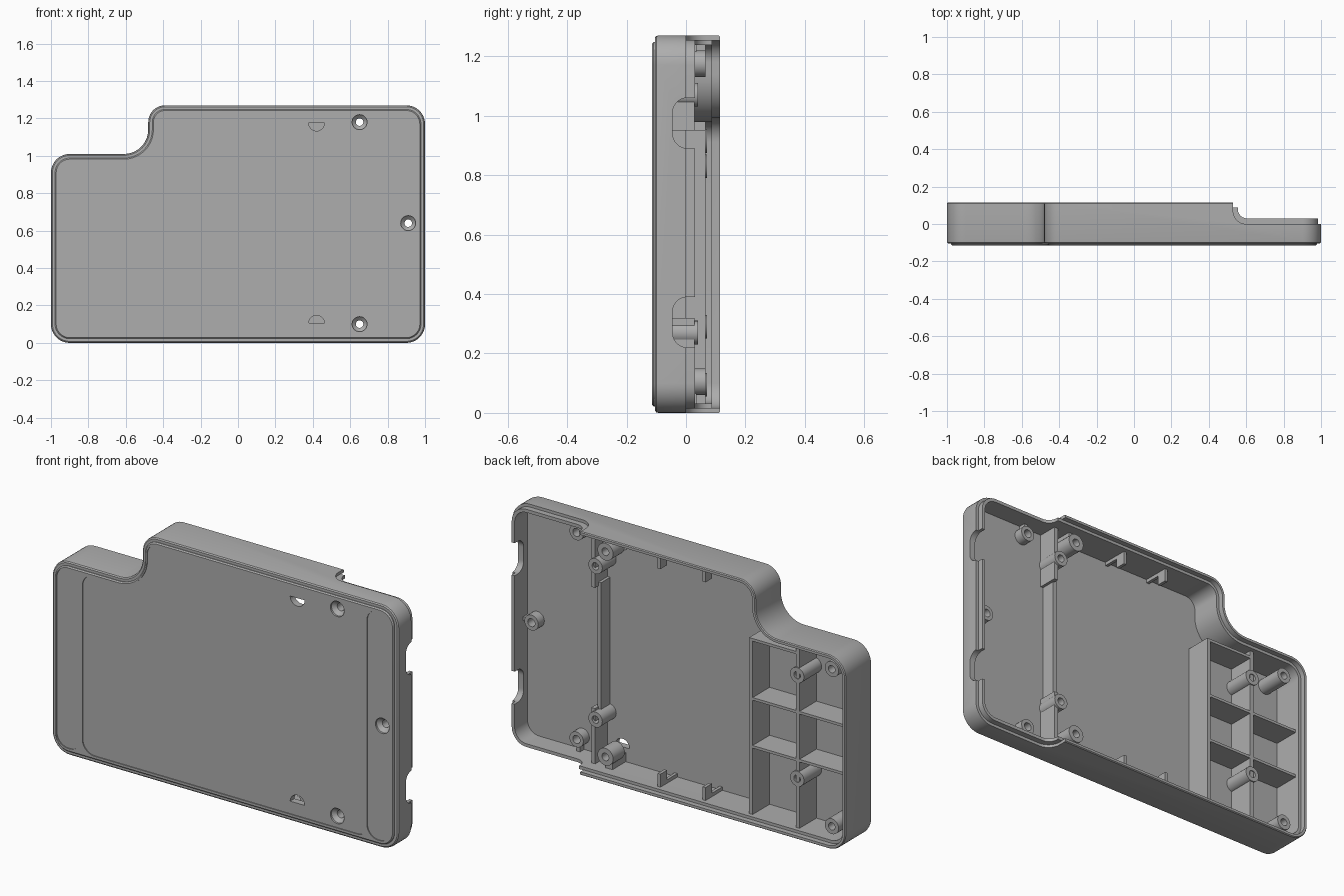
import bpy, bmesh, math

if "Cube" in bpy.data.objects:
    bpy.data.objects.remove(bpy.data.objects["Cube"])

grey = bpy.data.materials.new("plain grey")
grey.use_nodes = True
grey.diffuse_color = (0.42, 0.42, 0.42, 1)
grey.node_tree.nodes["Principled BSDF"].inputs["Base Color"].default_value = (0.42, 0.42, 0.42, 1)

FLOOR, RIB_TOP = -0.075, 0.065
CASE = [(-1, 0, .1), (1, 0, .1), (1, 1.27, .1), (-.48, 1.27, .09), (-.48, 1.01, .13), (-1, 1.01, .1)]


def rounded(corners, inset=0, steps=10):
    """Right-angled outline with rounded corners, moved inwards by inset."""
    pts, n = [], len(corners)
    for i, (cx, cy, r) in enumerate(corners):
        p, q = corners[i - 1], corners[(i + 1) % n]
        lu = math.hypot(p[0] - cx, p[1] - cy)
        lv = math.hypot(q[0] - cx, q[1] - cy)
        ux, uy = (p[0] - cx) / lu, (p[1] - cy) / lu
        vx, vy = (q[0] - cx) / lv, (q[1] - cy) / lv
        side = 1 if vx * uy - vy * ux > 0 else -1
        cx += side * inset * (ux + vx)
        cy += side * inset * (uy + vy)
        if r == 0:
            pts.append((cx, cy))
            continue
        r = max(r - side * inset, 0.005)
        mx, my = cx + r * (ux + vx), cy + r * (uy + vy)
        for k in range(steps + 1):
            t = math.pi / 2 * k / steps
            c, s = math.cos(t), math.sin(t)
            pts.append((mx - r * (vx * c + ux * s), my - r * (vy * c + uy * s)))
    return pts


def circle(x, z, r, n=28, part=1.0, start=0.0):
    count = n if part == 1 else int(n * part) + 1
    return [(x + r * math.cos(start + math.tau * k / n), z + r * math.sin(start + math.tau * k / n))
            for k in range(count)]


def loft(name, rings, axis="y", closed=False):
    """Join rings of (points, level) into a solid, capped or closed on itself."""
    place = {"x": lambda a, b, c: (c, a, b), "y": lambda a, b, c: (a, c, b),
             "z": lambda a, b, c: (a, b, c)}[axis]
    bm = bmesh.new()
    loops = [[bm.verts.new(place(a, b, level)) for a, b in pts] for pts, level in rings]
    n = len(loops[0])
    for i in range(0 if closed else 1, len(loops)):
        lo, hi = loops[i - 1], loops[i]
        for k in range(n):
            bm.faces.new((lo[k], lo[(k + 1) % n], hi[(k + 1) % n], hi[k]))
    if not closed:
        bm.faces.new(loops[0])
        bm.faces.new(loops[-1])
    bmesh.ops.recalc_face_normals(bm, faces=bm.faces)
    mesh = bpy.data.meshes.new(name)
    bm.to_mesh(mesh)
    bm.free()
    obj = bpy.data.objects.new(name, mesh)
    mesh.materials.append(grey)
    bpy.context.collection.objects.link(obj)
    return obj


def prism(name, pts, a, b, axis="y"):
    return loft(name, [(pts, a), (pts, b)], axis)


def box(name, x0, x1, z0, z1, y0=FLOOR - .01, y1=RIB_TOP):
    return prism(name, [(x0, z0), (x1, z0), (x1, z1), (x0, z1)], y0, y1)


def cut(obj, cutters):
    for cutter in cutters:
        cutter.hide_render = True
        mod = obj.modifiers.new("cut", "BOOLEAN")
        mod.operation, mod.solver, mod.object = "DIFFERENCE", "EXACT", cutter
        bpy.context.view_layer.objects.active = obj
        bpy.ops.object.modifier_apply(modifier=mod.name)


def boss(name, x, z, r, hole, y0, y1, depth=.08):
    return loft(name, [(circle(x, z, r), y0), (circle(x, z, r), y1),
                       (circle(x, z, hole), y1), (circle(x, z, hole), y1 - depth)])


# Main tray with its inner lip, and the outer skirt around it
tray = loft("front_tray", [(rounded(CASE, d), y) for d, y in
            [(.028, -.115), (.022, -.109), (.022, -.1), (.015, -.098), (.015, .088), (.032, .088), (.032, FLOOR)]])
skirt = loft("outer_skirt", [(rounded(CASE, d), y) for d, y in
             [(.022, -.105), (.008, -.105), (.002, -.1), (0, -.092), (0, .11), (.004, .115), (.017, .115), (.017, -.095)]],
             closed=True)

# Lowered end of the walls
step = [prism("step_cutter", rounded([(x, .3, 0), (x, y, r), (1.2, y, 0), (1.2, .3, 0)]), -.2, 1.5, "z")
        for x, y, r in [(.53, 0, .07), (.555, .03, .05)]]

# Cable openings in the end wall
ports = [prism("port_cutter", rounded([(-.045, z0, .05), (.3, z0, 0), (.3, z1, 0), (-.045, z1, .05)]),
               .94, 1.1, "x") for z0, z1 in [(.22, .39), (.89, 1.06)]]

# Shallow front panels
panels = [
    [(-.968, .04, .068), (-.824, .04, .068), (-.824, .98, .068), (-.968, .98, .068)],
    [(.824, .04, .066), (.962, .04, .066), (.962, 1.235, .066), (.824, 1.235, .066)],
    [(-.818, .04, .07), (.815, .04, .04), (.815, 1.235, .04), (-.445, 1.235, .06),
     (-.445, .98, .16), (-.818, .98, .07)]]
panel_cuts = [prism("panel_cutter", rounded(p), -.2, -.11) for p in panels]

# Countersunk screw holes and half-round slots
SCREWS = [(.65, 1.18), (.65, .1), (.91, .64)]
holes = []
for x, z in SCREWS:
    holes.append(loft("screw_cutter", [(circle(x, z, r), y) for r, y in
                 [(.04, -.2), (.04, -.1), (.02, -.082), (.02, .1)]]))
for z, start in [(1.175, math.pi), (.105, 0)]:
    holes.append(prism("slot_cutter", circle(.42, z, .042, part=.5, start=start), -.2, -.06))

cut(tray, [step[1]] + ports + panel_cuts + holes)
cut(skirt, [step[0]] + ports)
for cutter in step + ports + panel_cuts + holes:
    bpy.data.objects.remove(cutter)

# Through bosses behind the screws, each with a small web
for x, z in SCREWS:
    loft("screw_boss", [(circle(x, z, r), y) for r, y in
         [(.04, FLOOR - .005), (.04, -.025), (.021, -.025), (.021, FLOOR - .005)]], closed=True)
box("screw_web", .945, .975, .63, .65, y1=-.04)
for z0, z1 in [(.025, .065), (1.215, 1.245)]:
    box("screw_web", .64, .66, z0, z1, y1=-.04)

# Bosses bridging the slots, carried by webs from the side walls
for z, z0, z1 in [(1.175, 1.2, 1.245), (.105, .025, .08)]:
    boss("bridge_boss", .42, z, .045, .02, -.03, RIB_TOP)
    box("bridge_web", .4, .44, z0, z1, y1=.035)

# Divider wall with a stepped centre and two bosses
for z0, z1 in [(.025, .32), (.95, 1.245)]:
    box("divider_end", .505, .527, z0, z1, y1=.028)
box("divider_centre", .49, .512, .3, .97, y1=0)
for z in (.27, 1.07):
    boss("divider_boss", .495, z, .04, .019, FLOOR - .005, .04)

# Grid of ribs and bosses in the short end
for x in (-.42, -.69):
    box("grid_upright", x - .01, x + .01, .025, .95 if x > -.5 else .985)
for z in (.385, .635):
    box("grid_crossbar", -.975, -.41, z - .007, z + .007)
box("grid_top_bar", -.69, -.41, .936, .95)
for x, z in [(-.69, .83), (-.69, .29), (-.89, .915), (-.89, .095)]:
    boss("grid_boss", x, z, .04, .019, FLOOR - .005, RIB_TOP + .005)

# Small stiffening tabs along the long walls
for x in (.11, -.15):
    for z0, z1, a, b in [(.025, .05, .04, .1), (1.22, 1.245, 1.17, 1.23)]:
        box("wall_tab", x - .008, x + .008, z0, z1)
        box("wall_tab_foot", x - .008, x + .008, a, b, .01, RIB_TOP)

# Smooth shading with sharp edges kept
for obj in bpy.context.scene.objects:
    obj.select_set(obj.type == "MESH")
bpy.context.view_layer.objects.active = tray
bpy.ops.object.shade_smooth_by_angle(angle=math.radians(30))
